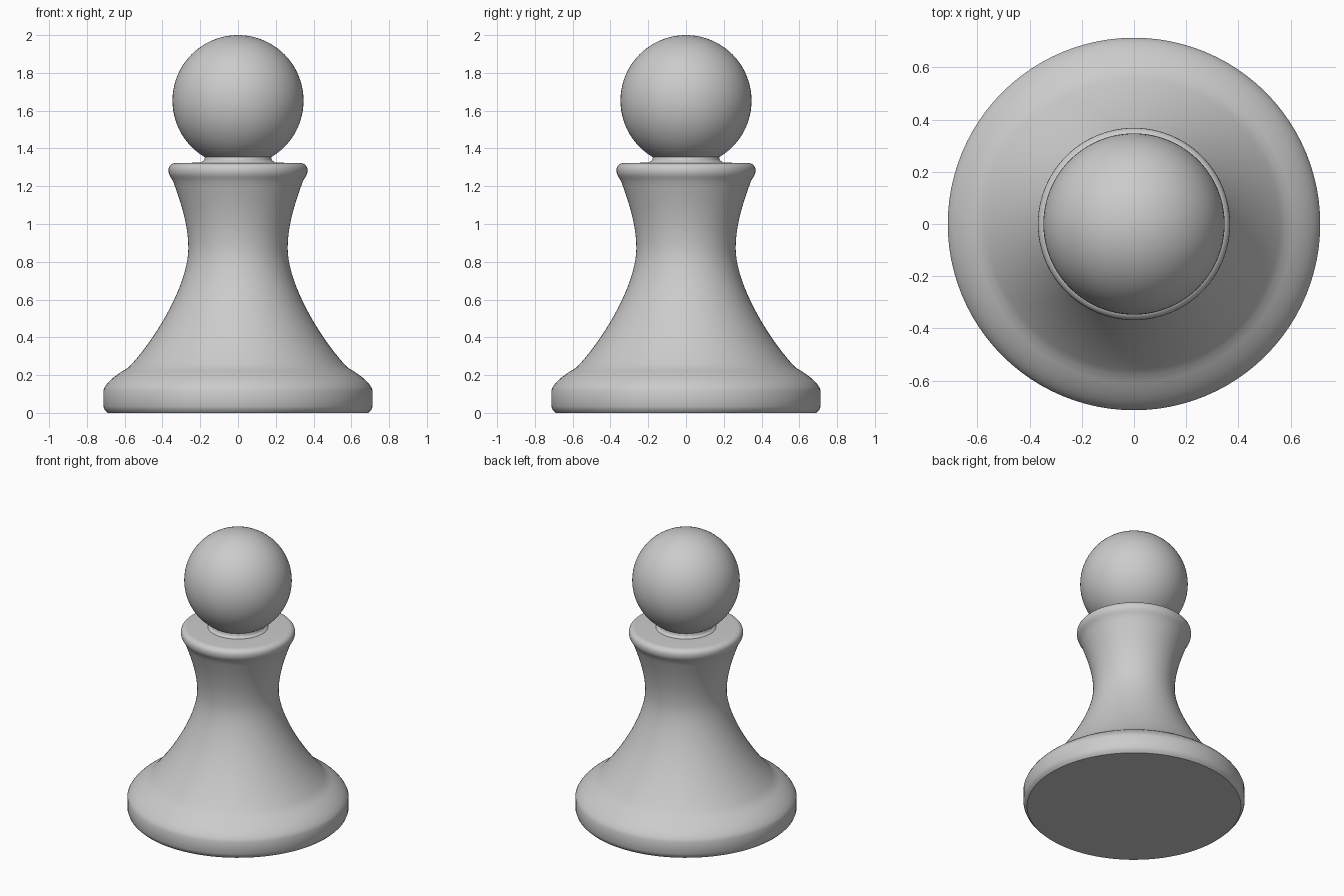
import bpy, bmesh, math
from mathutils import Vector
from mathutils.geometry import interpolate_bezier

if "Cube" in bpy.data.objects:
    bpy.data.objects.remove(bpy.data.objects["Cube"])


def curve(a, b, c, d, n=14):
    pts = [Vector((r, 0, z)) for r, z in (a, b, c, d)]
    return [(p.x, p.z) for p in interpolate_bezier(*pts, n)]


def lathe(name, profile, steps=96):
    bm = bmesh.new()
    verts = [bm.verts.new((r, 0, z)) for r, z in profile]
    edges = [bm.edges.new(pair) for pair in zip(verts, verts[1:])]
    bmesh.ops.spin(bm, geom=verts + edges, cent=(0, 0, 0), axis=(0, 0, 1),
                   angle=math.tau, steps=steps)
    bmesh.ops.remove_doubles(bm, verts=bm.verts, dist=1e-4)
    bmesh.ops.recalc_face_normals(bm, faces=bm.faces)
    return finish(name, bm)


def finish(name, bm):
    mesh = bpy.data.meshes.new(name)
    bm.to_mesh(mesh)
    bm.free()
    obj = bpy.data.objects.new(name, mesh)
    bpy.context.collection.objects.link(obj)
    bpy.ops.object.select_all(action='DESELECT')
    obj.select_set(True)
    bpy.context.view_layer.objects.active = obj
    bpy.ops.object.shade_smooth_by_angle(angle=math.radians(32))
    return obj


# Turned body: foot, flared stem, collar and short neck
foot = [(0, 0), (0.69, 0), (0.705, 0.015), (0.713, 0.035)]
foot += curve((0.713, 0.12), (0.70, 0.16), (0.65, 0.20), (0.58, 0.24), 8)
stem = curve((0.58, 0.24), (0.44, 0.385), (0.263, 0.68), (0.263, 0.87), 20)[1:]
stem += curve((0.263, 0.87), (0.263, 1.0), (0.305, 1.12), (0.343, 1.225))[1:]
collar = curve((0.343, 1.225), (0.36, 1.255), (0.368, 1.26), (0.368, 1.285), 6)[1:]
collar += curve((0.368, 1.285), (0.368, 1.31), (0.35, 1.323), (0.325, 1.323), 7)[1:]
neck = [(0.195, 1.325), (0.18, 1.338), (0.175, 1.355), (0, 1.355)]
lathe("body", foot + stem + collar + neck)

# Ball head
R, CZ = 0.347, 1.653
head = [(R * math.sin(math.pi * i / 40), CZ - R * math.cos(math.pi * i / 40))
        for i in range(41)]
lathe("ball_head", head)
